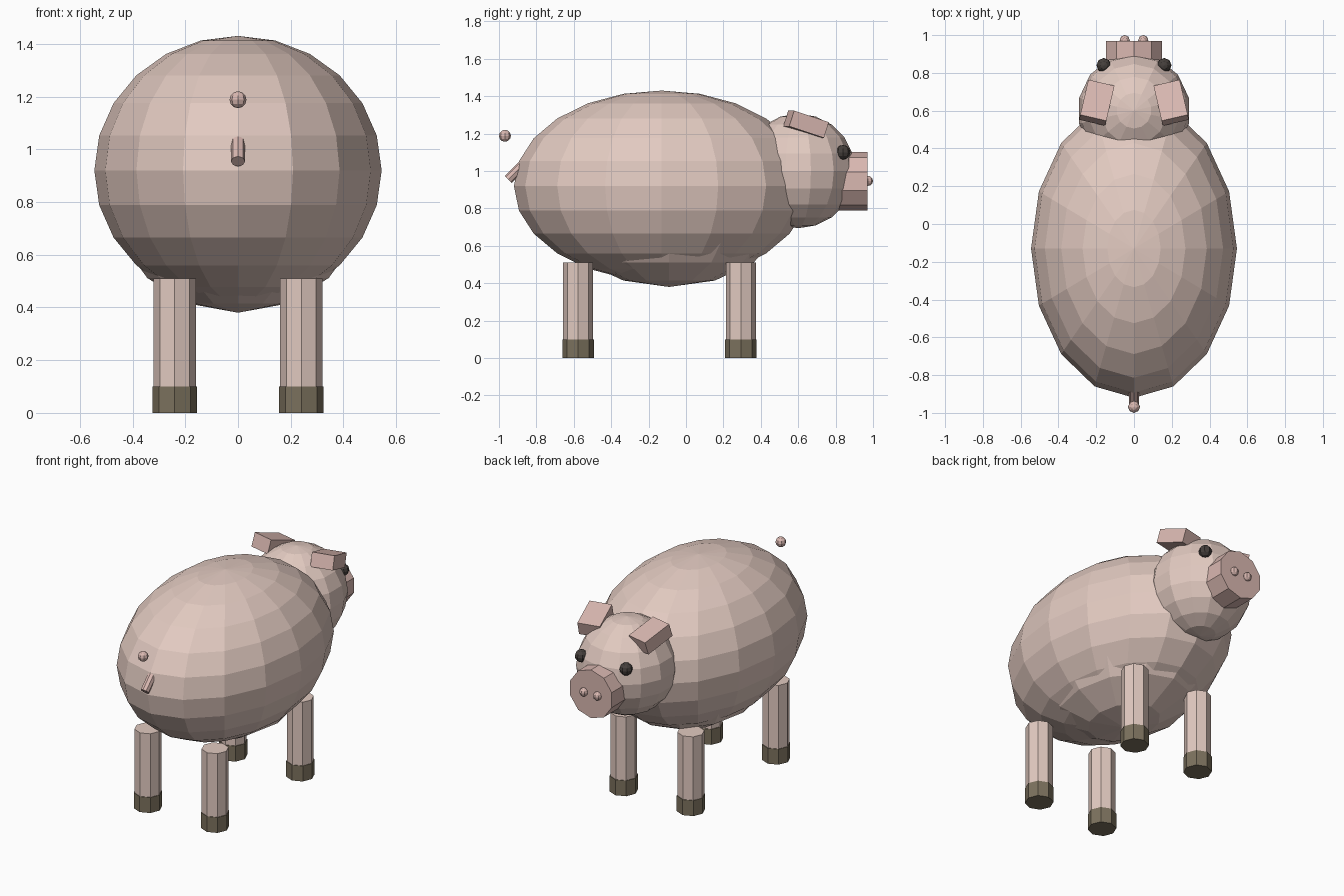
import bpy, bmesh
from math import radians
from mathutils import Matrix, Vector, Euler

if "Cube" in bpy.data.objects:
    bpy.data.objects.remove(bpy.data.objects["Cube"])


def material(name, rgb):
    m = bpy.data.materials.new(name)
    m.diffuse_color = (*rgb, 1)
    m.use_nodes = True
    m.node_tree.nodes["Principled BSDF"].inputs["Base Color"].default_value = m.diffuse_color
    return m


SKIN = material("skin", (0.76, 0.59, 0.53))
PINK = material("pink", (0.70, 0.48, 0.44))
HOOF = material("hoof", (0.20, 0.165, 0.11))
DARK = material("dark", (0.06, 0.05, 0.045))


def finish(name, bm, mat, loc, rot=(0, 0, 0), scale=(1, 1, 1)):
    """Bake the placement into the mesh and link it as a flat-shaded object."""
    bm.transform(Matrix.LocRotScale(Vector(loc), Euler([radians(a) for a in rot]), Vector(scale)))
    me = bpy.data.meshes.new(name)
    bm.to_mesh(me)
    bm.free()
    me.materials.append(mat)
    ob = bpy.data.objects.new(name, me)
    bpy.context.collection.objects.link(ob)
    return ob


def ball(name, mat, loc, radii, segs, rings):
    bm = bmesh.new()
    bmesh.ops.create_uvsphere(bm, u_segments=segs, v_segments=rings, radius=1)
    finish(name, bm, mat, loc, scale=radii)


def tube(name, mat, loc, radius, length, sides, rot=(0, 0, 0)):
    bm = bmesh.new()
    bmesh.ops.create_cone(bm, cap_ends=True, segments=sides,
                          radius1=radius, radius2=radius, depth=length)
    finish(name, bm, mat, loc, rot)


def box(name, mat, loc, size, rot):
    bm = bmesh.new()
    bmesh.ops.create_cube(bm, size=1)
    finish(name, bm, mat, loc, rot, size)


# Torso, sagging belly and head
ball("body", SKIN, (0, -0.13, 0.92), (0.545, 0.79, 0.51), 16, 12)
ball("belly", SKIN, (0, -0.09, 0.83), (0.487, 0.64, 0.45), 12, 8)
ball("head", SKIN, (0, 0.60, 1.0), (0.298, 0.305, 0.306), 14, 10)

# Snout disc
tube("snout", PINK, (0, 0.885, 0.945), 0.156, 0.17, 10, (90, 0, 0))

# Paired parts: nostrils, eyes, ears, legs with hooves
for side, s in (("left", -1), ("right", 1)):
    ball(f"{side}_nostril", PINK, (s * 0.049, 0.973, 0.947), (0.027,) * 3, 8, 6)
    ball(f"{side}_eye", DARK, (s * 0.16, 0.84, 1.10), (0.039,) * 3, 8, 6)
    box(f"{side}_ear", PINK, (s * 0.197, 0.642, 1.25), (0.142, 0.20, 0.088), (-18, 0, s * 13))
    for end, y in (("front", 0.293), ("back", -0.577)):
        tube(f"{end}_{side}_leg", SKIN, (s * 0.24, y, 0.285), 0.08, 0.45, 8)
        tube(f"{end}_{side}_hoof", HOOF, (s * 0.24, y, 0.05), 0.084, 0.10, 8)

# Tail stub and the loose curl tip above it
tube("tail", PINK, (0, -0.886, 1.019), 0.027, 0.184, 8, (-45, 0, 0))
ball("tail_tip", PINK, (0, -0.968, 1.188), (0.032,) * 3, 8, 6)
